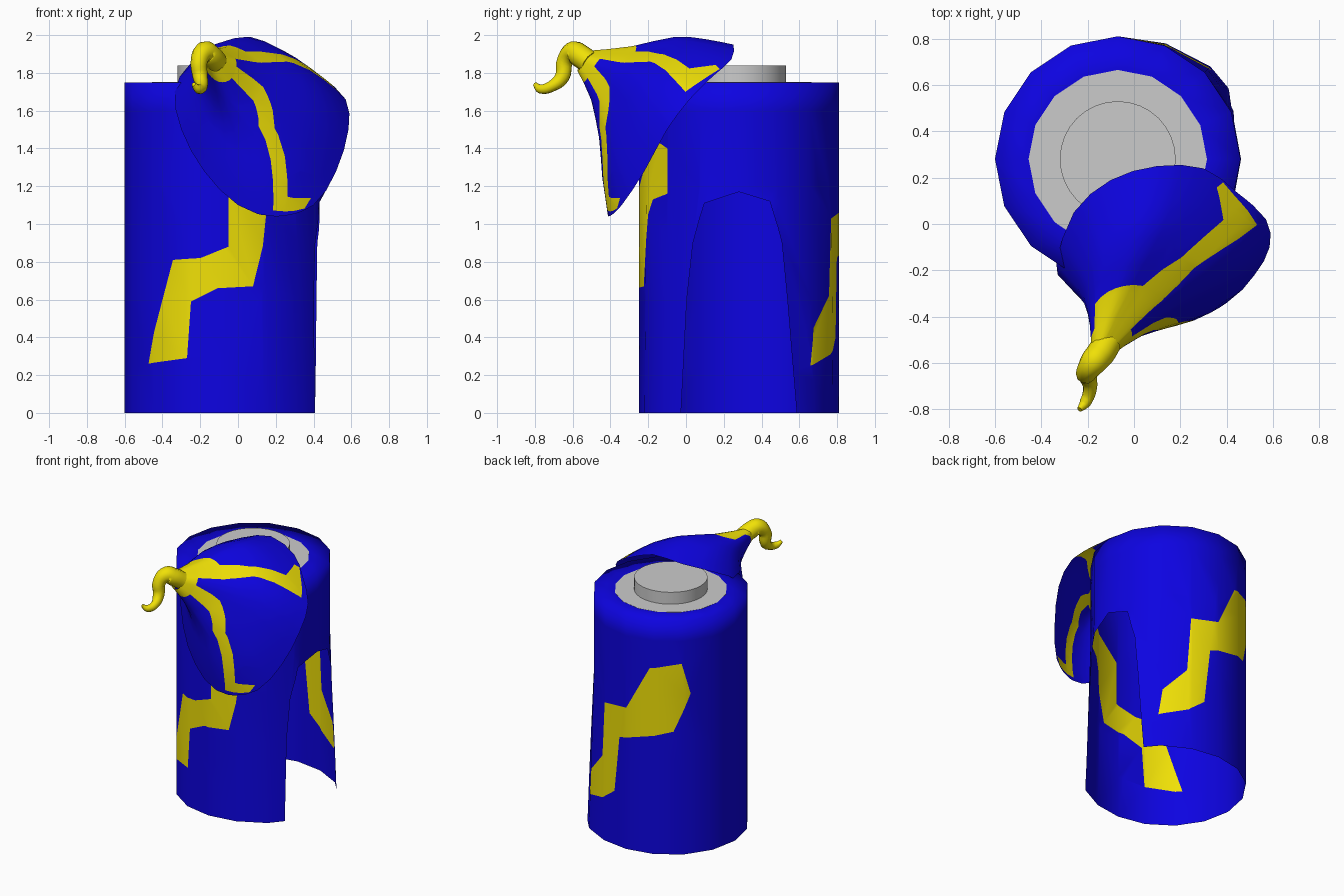
import bpy, bmesh, math
from mathutils import Vector

if "Cube" in bpy.data.objects:
    bpy.data.objects.remove(bpy.data.objects["Cube"])

def material(name, rgb):
    m = bpy.data.materials.new(name)
    m.diffuse_color = (*rgb, 1)
    m.use_nodes = True
    m.node_tree.nodes["Principled BSDF"].inputs["Base Color"].default_value = m.diffuse_color
    return m

BLUE = material("blue_cloth", (0.004, 0.001, 0.75))
YELLOW = material("yellow_cloth", (0.87, 0.75, 0.002))
CX, CY, R, TOP = -0.07, 0.28, 0.53, 1.75

def clip(bm, poly):
    """Cut a convex polygon into the flat sheet, return the faces inside it."""
    c = sum((Vector(p) for p in poly), Vector((0, 0))) / len(poly)
    us, ts = [p[0] for p in poly], [p[1] for p in poly]
    inside = [f for f in bm.faces
              if max(v.co.x for v in f.verts) > min(us) and min(v.co.x for v in f.verts) < max(us)
              and max(v.co.y for v in f.verts) > min(ts) and min(v.co.y for v in f.verts) < max(ts)]
    for a, b in zip(poly, poly[1:] + poly[:1]):
        n = Vector((b[1] - a[1], a[0] - b[0], 0)).normalized()
        o = Vector((*a, 0))
        if n.dot(Vector((*c, 0)) - o) > 0:
            n = -n
        geom = list({v for f in inside for v in f.verts}) + list({e for f in inside for e in f.edges}) + inside
        res = bmesh.ops.bisect_plane(bm, geom=geom, dist=1e-5, plane_co=o, plane_no=n)
        faces = [g for g in res["geom"] if isinstance(g, bmesh.types.BMFace)]
        inside = [f for f in faces if n.dot(f.calc_center_median() - o) < 0]
    return inside

def sheet(name, us, ts, stripes, hole, wrap, angle):
    """Flat grid with stripes and a hole cut in, then wrapped into shape."""
    bm = bmesh.new()
    g = [[bm.verts.new((u, t, 0)) for u in us] for t in ts]
    for j in range(len(ts) - 1):
        for i in range(len(us) - 1):
            bm.faces.new((g[j][i], g[j][i + 1], g[j + 1][i + 1], g[j + 1][i]))
    for s in stripes:
        for f in clip(bm, s):
            f.material_index = 1
    if hole:
        bmesh.ops.delete(bm, geom=clip(bm, hole), context="FACES")
    for v in bm.verts:
        v.co = wrap(v.co.x, v.co.y)
    bmesh.ops.remove_doubles(bm, verts=bm.verts, dist=1e-4)
    bmesh.ops.recalc_face_normals(bm, faces=bm.faces)
    me = bpy.data.meshes.new(name)
    bm.to_mesh(me)
    bm.free()
    me.materials.append(BLUE)
    me.materials.append(YELLOW)
    return finish(bpy.data.objects.new(name, me), angle)

def finish(ob, angle):
    if ob.name not in bpy.context.collection.objects:
        bpy.context.collection.objects.link(ob)
    bpy.ops.object.select_all(action="DESELECT")
    ob.select_set(True)
    bpy.context.view_layer.objects.active = ob
    bpy.ops.object.shade_smooth_by_angle(angle=math.radians(angle))
    return ob

# Cloak: 16-sided tube, open below, slit on the right, flat collar on top
def ring_point(k, z, r):
    a = math.radians(22.5 * k)
    flare = 0.07 * max(0, 1 - z / 1.2) * max(0, math.cos(a)) ** 2
    return Vector((CX + (r + flare) * math.cos(a), CY + (r + flare) * math.sin(a), z))

def wrap_cloak(u, t):
    k = math.floor(u + 1e-6)
    z, r = min(t, TOP), R - max(0, t - TOP)
    return ring_point(k, z, r).lerp(ring_point(k + 1, z, r), u - k)

def from_x(p):
    return ((-90 + math.degrees(math.asin((p[0] - CX) / R))) / 22.5, p[1])

def from_deg(p):
    return (p[0] / 22.5, p[1])

front = [
    [(-.48, .26), (-.27, .29), (-.25, .59), (-.35, .81)],
    [(-.35, .81), (-.25, .59), (-.11, .66), (-.2, .82)],
    [(-.2, .82), (-.11, .66), (.08, .67), (-.05, .88)],
    [(-.05, .88), (.08, .67), (.13, .88), (.15, 1.05), (-.05, 1.2)],
    [(-.05, 1.2), (.15, 1.05), (.19, 1.13), (.24, 1.43)],
    [(.19, 1.13), (.30, 1.16), (.30, 1.40), (.24, 1.43)]]
back = [
    [(43, .25), (65, .31), (65, .63), (46, .45)],
    [(65, .31), (78, .4), (83, .82), (67, 1.03), (64, .63)],
    [(67, 1.03), (83, .82), (127, .92), (90, 1.06)],
    [(90, 1.06), (127, .92), (140, 1.2), (133, 1.43), (109, 1.39)]]
slit = [(-33, -.01), (-30.5, .6), (-27, .9), (-20, 1.11), (0, 1.17), (18, 1.12), (25, .9), (28, .6), (33, -.01)]
sheet("cloak", range(-8, 9), [0, .6, 1.2, 1.6, TOP, TOP + .15],
      [[from_x(p) for p in s] for s in front] + [[from_deg(p) for p in s] for s in back],
      [from_deg(p) for p in slit], wrap_cloak, 120)

# Grey shoulder disc and neck
def cylinder(name, sides, r, z0, z1):
    bpy.ops.mesh.primitive_cylinder_add(vertices=sides, radius=r, depth=z1 - z0, location=(CX, CY, (z0 + z1) / 2))
    bpy.context.object.name = name
    finish(bpy.context.object, 35)

cylinder("shoulder_disc", 16, .385, TOP - .01, TOP + .001)
cylinder("neck", 32, .25, TOP - .005, 1.84)

# Hat: tilted drooping cone lofted from its rim to the tip
def spline(pts, x, closed):
    n, k = len(pts), math.floor(x)
    f = x - k
    p = [Vector(pts[(k + d) % n] if closed else pts[min(max(k + d, 0), n - 1)]) for d in (-1, 0, 1, 2)]
    return 0.5 * (2 * p[1] + (p[2] - p[0]) * f + (2 * p[0] - 5 * p[1] + 4 * p[2] - p[3]) * f * f
                  + (3 * p[1] - p[0] - 3 * p[2] + p[3]) * f ** 3)

rim = [(.2, -.41, 1.04), (.4, -.34, 1.1), (.52, -.22, 1.28), (.585, -.1, 1.5), (.57, .02, 1.66),
       (.44, .14, 1.78), (.3, .24, 1.87), (.1, .25, 1.95), (-.1, .19, 1.91), (-.26, .05, 1.84),
       (-.335, -.17, 1.7), (-.3, -.25, 1.5), (-.18, -.34, 1.28), (0, -.4, 1.1)]
C0 = Vector((.12, -.08, 1.5))
# centre and scale of the rings at t = 0, .25, .5, .75, 1
rings = [(*C0, 1), (.1, -.17, 1.61, .82), (.055, -.26, 1.72, .6), (-.05, -.4, 1.8, .31), (-.13, -.535, 1.865, .12)]

def wrap_hat(u, t):
    c = spline(rings, t * 4, False)
    return c.xyz + c.w * (spline(rim, u, True) - C0)

hat_stripes = [
    [(1.4, .89), (2.9, .89), (2.3, .69), (1.2, .7)],
    [(1.2, .7), (2.3, .69), (.95, .54), (.4, .58)],
    [(.4, .58), (.95, .54), (.4, .14), (-.05, .06)],
    [(-.05, .06), (.4, .14), (1.0, .07), (.75, .02)],
    [(4.2, .89), (4.2, .7), (9.3, .73), (9.3, .89)],
    [(4.2, .72), (5.9, .72), (5.2, .54), (4.5, .54)],
    [(4.5, .54), (5.2, .54), (4.9, .22), (4.1, .1)],
    [(4.1, .1), (4.9, .22), (5.5, .09), (5.4, .02)],
    [(-5.1, .88), (9.1, .88), (9.1, 1.01), (-5.1, 1.01)]]
sheet("hat", [-5 + i * .5 for i in range(29)], [i / 8 for i in range(9)], hat_stripes, None, wrap_hat, 80)

# Curled hat tip: tapering tube
path = [(-.115, -.51, 1.855, .062), (-.145, -.56, 1.89, .062), (-.175, -.595, 1.91, .058), (-.205, -.64, 1.865, .045),
        (-.2, -.655, 1.78, .04), (-.19, -.71, 1.73, .03), (-.21, -.77, 1.715, .025), (-.235, -.8, 1.74, .012)]
cu = bpy.data.curves.new("hat_tip", "CURVE")
cu.dimensions = "3D"
cu.bevel_depth = 1
cu.bevel_resolution = 3
cu.resolution_u = 5
cu.use_fill_caps = True
sp = cu.splines.new("BEZIER")
sp.bezier_points.add(len(path) - 1)
for bp, (x, y, z, r) in zip(sp.bezier_points, path):
    bp.co, bp.radius = (x, y, z), r
    bp.handle_left_type = bp.handle_right_type = "AUTO"
cu.materials.append(YELLOW)
bpy.context.collection.objects.link(bpy.data.objects.new("hat_tip", cu))
